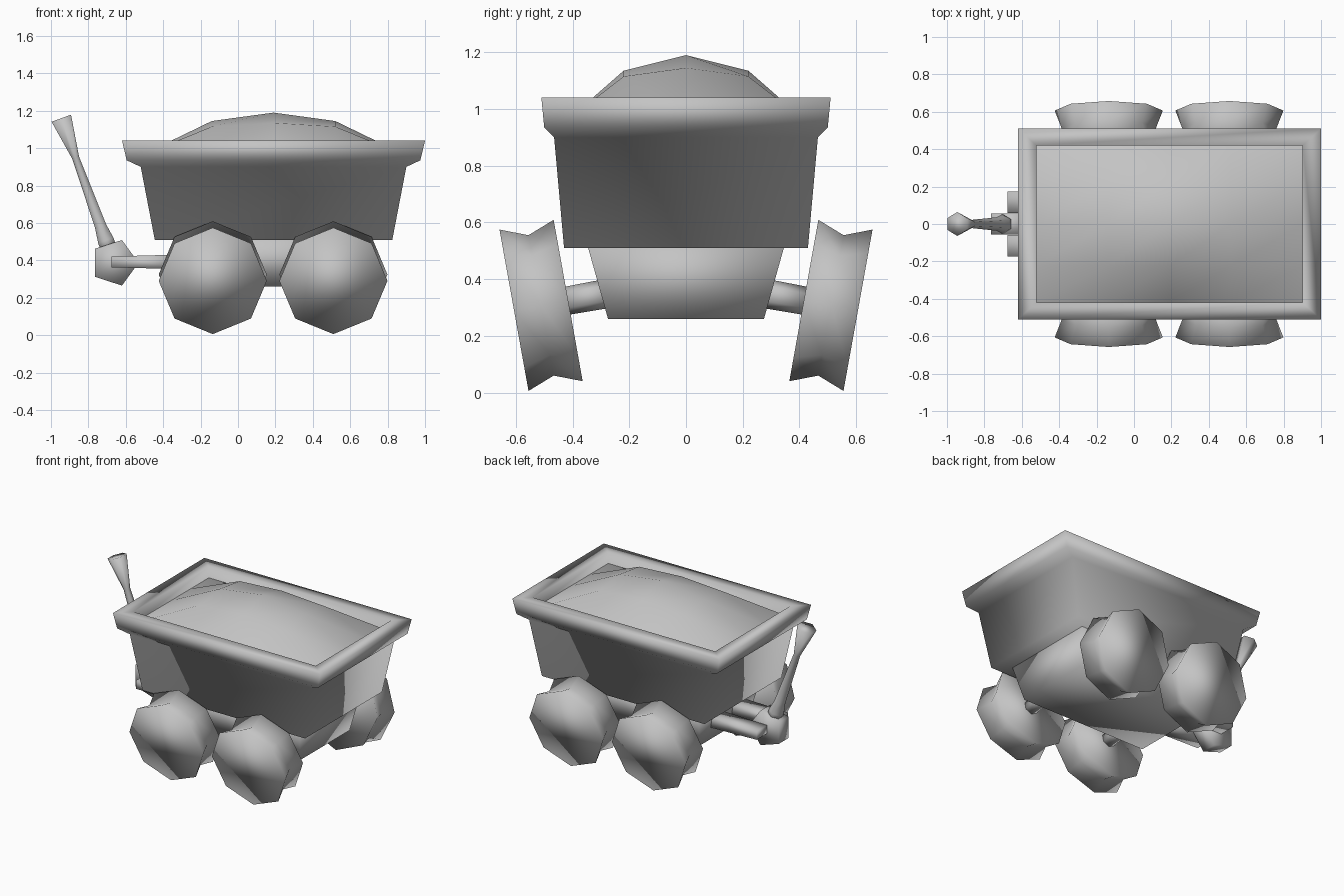
import bpy, bmesh, math

if "Cube" in bpy.data.objects:
    bpy.data.objects.remove(bpy.data.objects["Cube"])

mat = bpy.data.materials.new("plain grey")
mat.diffuse_color = (0.55, 0.55, 0.55, 1)
mat.use_nodes = True
mat.node_tree.nodes["Principled BSDF"].inputs["Base Color"].default_value = mat.diffuse_color


def finish(name, bm, loc=(0, 0, 0), rot=(0, 0, 0)):
    bmesh.ops.recalc_face_normals(bm, faces=bm.faces)
    for f in bm.faces:
        f.smooth = True
    me = bpy.data.meshes.new(name)
    bm.to_mesh(me)
    bm.free()
    me.materials.append(mat)
    ob = bpy.data.objects.new(name, me)
    ob.location = loc
    ob.rotation_euler = rot
    bpy.context.collection.objects.link(ob)
    return ob


def loft(name, rings, sides, turn=0.0, loc=(0, 0, 0), rot=(0, 0, 0)):
    """Stack rings (z, x radius, y radius) along local z and cap both ends.
    With four sides the radii are the half widths of a rectangle."""
    bm = bmesh.new()
    k = 1.0
    if sides == 4:
        turn, k = math.pi / 4, math.sqrt(2)
    loops = []
    for z, rx, ry in rings:
        loops.append([bm.verts.new((k * rx * math.cos(turn + math.tau * i / sides),
                                    k * ry * math.sin(turn + math.tau * i / sides), z))
                      for i in range(sides)])
    for a, b in zip(loops, loops[1:]):
        for i in range(sides):
            j = (i + 1) % sides
            bm.faces.new((a[i], a[j], b[j], b[i]))
    bm.faces.new(loops[0][::-1])
    bm.faces.new(loops[-1])
    return finish(name, bm, loc, rot)


def round_rings(profile):
    return [(z, r, r) for z, r in profile]


CX = 0.19  # middle of the cart body

# Tub with flared rim and recessed top
loft("tub", [(0.51, 0.635, 0.43), (0.90, 0.71, 0.465), (0.935, 0.785, 0.50),
             (1.04, 0.81, 0.51), (1.04, 0.712, 0.42), (0.95, 0.712, 0.42)],
     4, loc=(CX, 0, 0))

# Chassis under the tub
loft("chassis", [(0.26, 0.49, 0.275), (0.51, 0.53, 0.345)], 4, loc=(CX, 0, 0))

# Heaped load: a 4 x 4 grid raised towards the middle
bm = bmesh.new()
xs = (-0.712, -0.33, 0, 0.33, 0.712)
ys = (-0.42, -0.22, 0, 0.22, 0.42)
heights = {(0, 0): 1.19, (1, 0): 1.145, (0, 1): 1.135, (1, 1): 1.115}
grid = [[bm.verts.new((x, y, heights.get((abs(i - 2), abs(j - 2)), 0.96)))
         for j, y in enumerate(ys)] for i, x in enumerate(xs)]
for i in range(4):
    for j in range(4):
        bm.faces.new((grid[i][j], grid[i + 1][j], grid[i + 1][j + 1], grid[i][j + 1]))
load = finish("load", bm, loc=(CX, 0, 0))
if load.data.polygons[0].normal.z < 0:
    load.data.flip_normals()

# Four cambered, grooved wheels with their axles
for side, s in (("front", -1), ("back", 1)):
    for end, x in (("left", -0.135), ("right", 0.51)):
        place = dict(loc=(x, s * 0.511, 0.3075), rot=(math.radians(-100.2) * s, 0, 0))
        loft(f"wheel_{side}_{end}",
             round_rings([(-0.097, 0.289), (0, 0.2515), (0.097, 0.289)]), 8, **place)
        loft(f"axle_{side}_{end}",
             round_rings([(-0.26, 0.052), (-0.095, 0.05)]), 6, math.pi / 6, **place)

# Two drawbars holding the pivot
for side, s in (("front", -1), ("back", 1)):
    loft(f"drawbar_{side}", [(0, 0.04, 0.058), (0.395, 0.029, 0.058)], 4,
         loc=(-0.28, s * 0.117, 0.392), rot=(0, -math.pi / 2, 0))

# Five-sided pivot block
loft("pivot", round_rings([(-0.055, 0.128), (0.055, 0.128)]), 5,
     loc=(-0.66, 0, 0.387), rot=(math.pi / 2, 0, 0))

# Leaning pull handle with flared grip
loft("handle", round_rings([(0, 0.05), (0.05, 0.05), (0.13, 0.036), (0.52, 0.022),
                            (0.745, 0.064)]),
     6, math.pi / 2, loc=(-0.69, 0, 0.46), rot=(0, math.radians(-20), 0))
